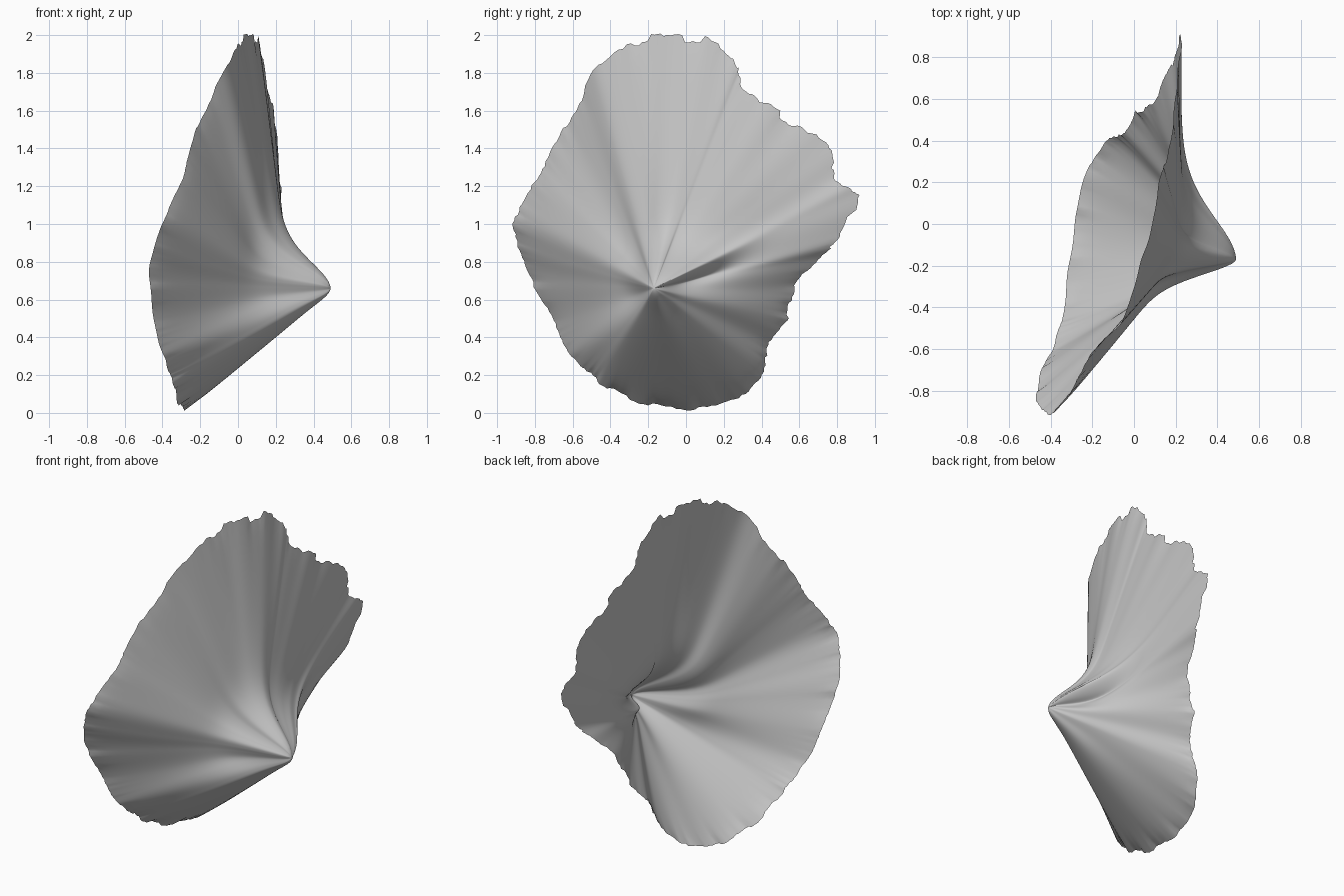
import bpy, math, random
from mathutils import Vector

if "Cube" in bpy.data.objects:
    bpy.data.objects.remove(bpy.data.objects["Cube"], do_unlink=True)

random.seed(4)
TIP = Vector((0.49, -0.17, 0.66))
STEPS = 10      # rays between two rim points
RINGS = 32      # rings from the tip to the rim

# Rim points: x, y, z, and how trumpet-like the wall below the rim is
RIM = [
    (.06, -.1, 2, .6), (.11, .1, 1.99, .6), (.13, .26, 1.9, .65),
    (.15, .3, 1.77, .7), (.18, .43, 1.64, .75), (.2, .6, 1.53, .8),
    (.21, .76, 1.4, .9), (.22, .82, 1.23, 1), (.23, .91, 1.15, 1),
    (.2, .83, .94, .85), (.15, .7, .81, .5), (.08, .58, .66, .25),
    (.01, .55, .5, .12), (-.04, .45, .37, .1), (-.12, .42, .19, .1),
    (-.23, .27, .06, .1), (-.28, .05, .01, .05), (-.31, -.2, .04, .05),
    (-.34, -.42, .13, .07), (-.36, -.52, .21, .1), (-.4, -.62, .31, .22),
    (-.44, -.7, .47, .28), (-.475, -.82, .69, .3), (-.45, -.9, .88, .32),
    (-.38, -.91, 1.06, .35), (-.29, -.8, 1.25, .4), (-.25, -.7, 1.43, .45),
    (-.17, -.58, 1.64, .5), (-.06, -.48, 1.82, .55), (.01, -.27, 1.97, .6),
]


def smooth_loop(points, i, t):
    """Catmull-Rom interpolation around the closed rim."""
    p0, p1, p2, p3 = (Vector(points[(i + k) % len(points)]) for k in (-1, 0, 1, 2))
    return (p1 * 2 + (p2 - p0) * t + (p0 * 2 - p1 * 5 + p2 * 4 - p3) * t * t
            + (p1 * 3 - p0 - p2 * 3 + p3) * t ** 3) / 2


def wall_drop(t, flare):
    """Share of the depth used up at fraction t of the way to the rim."""
    blunt = 0.11
    cone = (math.hypot(t, blunt) - blunt) / (math.hypot(1, blunt) - blunt)
    trumpet = 1 - math.exp(-(t / (0.13 + 0.15 * flare ** 4)) ** 1.8)
    return cone * (1 - flare) + trumpet * flare


# Rays run from the tip to the ragged rim
rays = [smooth_loop(RIM, i, s / STEPS) for i in range(len(RIM)) for s in range(STEPS)]
count = len(rays)

# Soften the change of wall shape and depth from ray to ray
for _ in range(40):
    rays = [Vector(((rays[n - 1].x + r.x * 2 + rays[(n + 1) % count].x) / 4, r.y, r.z,
                    (rays[n - 1].w + r.w * 2 + rays[(n + 1) % count].w) / 4))
            for n, r in enumerate(rays)]

# Torn edge: uneven bites along the rim
notch, depth = [], 0.0
for n in range(count):
    if n % 5 == 0:
        depth = random.uniform(-0.005, 0.03)
    notch.append(depth + random.uniform(-0.006, 0.006))

verts = [TIP]
for ring in range(1, RINGS + 1):
    t = (ring / RINGS) ** 1.3
    for n, (x, y, z, flare) in enumerate(rays):
        angle = math.tau * n / count
        reach = t * (1 - notch[n] * t ** 14)
        fold = math.sin(angle * 17) + 0.7 * math.sin(angle * 29 + 1)
        px = TIP.x + (x - TIP.x) * wall_drop(t, flare) + 0.003 * fold * t ** 3
        verts.append((px, TIP.y + (y - TIP.y) * reach, TIP.z + (z - TIP.z) * reach))

# Fan at the tip, then quads out to the rim
faces = [(0, 1 + (n + 1) % count, 1 + n) for n in range(count)]
for ring in range(RINGS - 1):
    a, b = 1 + ring * count, 1 + (ring + 1) * count
    for n in range(count):
        m = (n + 1) % count
        faces.append((a + n, a + m, b + m, b + n))

mesh = bpy.data.meshes.new("funnel_sheet")
mesh.from_pydata(verts, [], faces)
mesh.update()
sheet = bpy.data.objects.new("funnel_sheet", mesh)
bpy.context.collection.objects.link(sheet)
for face in mesh.polygons:
    face.use_smooth = True

# Plain grey surface
grey = bpy.data.materials.new("light_grey")
grey.use_nodes = True
colour = (0.57, 0.57, 0.57, 1)
grey.diffuse_color = colour
grey.node_tree.nodes["Principled BSDF"].inputs["Base Color"].default_value = colour
mesh.materials.append(grey)
